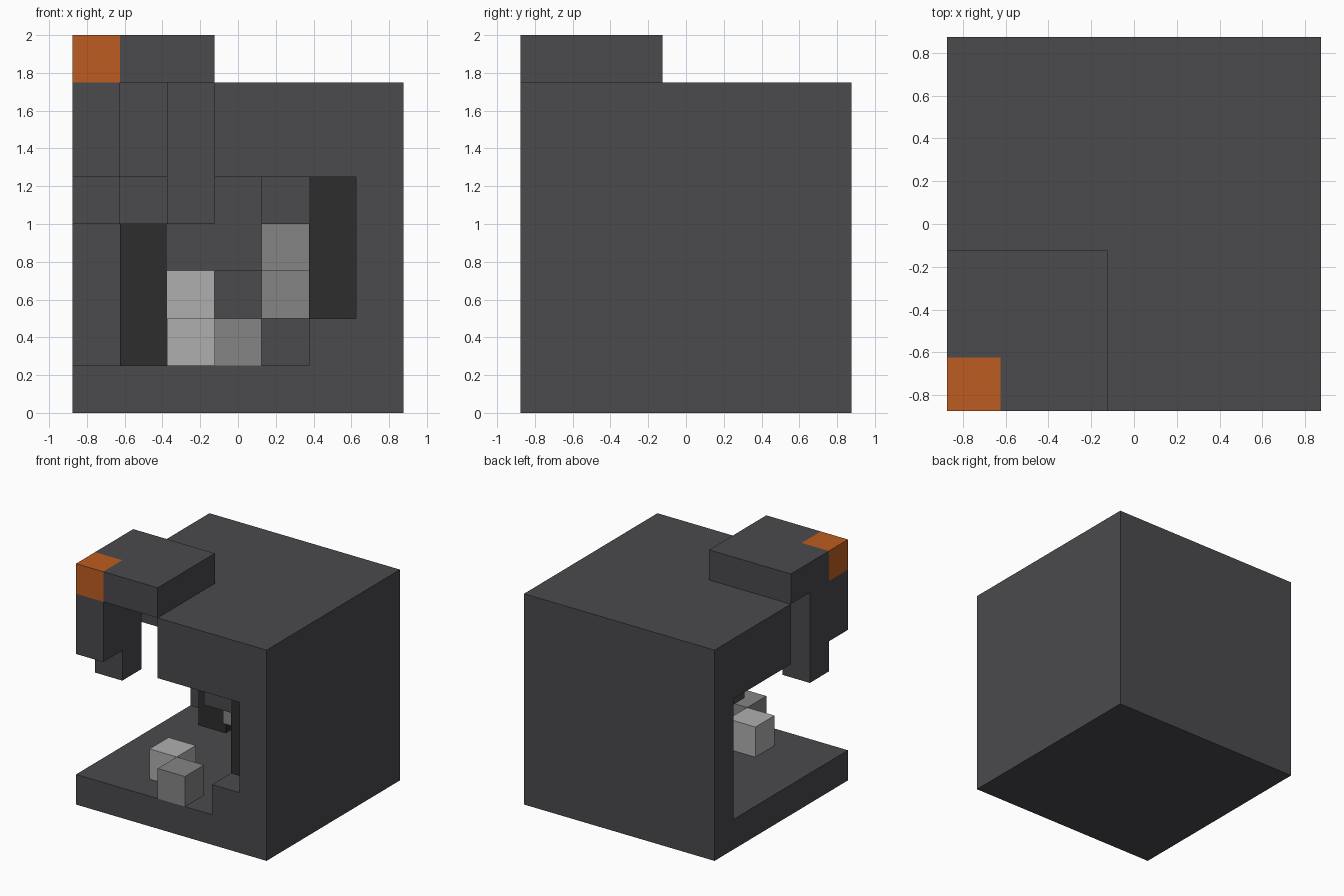
import bpy
import bmesh
from mathutils import Vector

CELL = 0.25
ORIGIN = Vector((-0.875, -0.875, 0))

cube = bpy.data.objects.get("Cube")
if cube:
    bpy.data.objects.remove(cube, do_unlink=True)


def material(name, rgb):
    mat = bpy.data.materials.new(name)
    mat.use_nodes = True
    colour = (*rgb, 1)
    mat.diffuse_color = colour
    mat.node_tree.nodes["Principled BSDF"].inputs["Base Color"].default_value = colour
    return mat


slate = material("slate grey", (0.069, 0.067, 0.075))
charcoal = material("charcoal", (0.026, 0.026, 0.026))
light = material("light grey", (0.43, 0.43, 0.43))
medium = material("medium grey", (0.235, 0.235, 0.235))
orange = material("orange", (0.515, 0.107, 0.0152))


def cells(x, y, z):
    """Grid cells of a box; each argument is an inclusive (first, last) or one index."""
    spans = [(s, s) if isinstance(s, int) else s for s in (x, y, z)]
    rx, ry, rz = [range(a, b + 1) for a, b in spans]
    return {(i, j, k) for i in rx for j in ry for k in rz}


def block_part(name, filled, mat):
    """Skin a set of cells with outer faces only, merged into large flat faces."""
    bm = bmesh.new()
    for c in sorted(filled):
        for axis in range(3):
            for side in (0, 1):
                beside = list(c)
                beside[axis] += 2 * side - 1
                if tuple(beside) in filled:
                    continue
                u, v = (axis + 1) % 3, (axis + 2) % 3
                corners = []
                for du, dv in ((0, 0), (1, 0), (1, 1), (0, 1)):
                    p = Vector(c)
                    p[axis] += side
                    p[u] += du
                    p[v] += dv
                    corners.append(bm.verts.new(p * CELL + ORIGIN))
                bm.faces.new(corners if side else corners[::-1])
    bmesh.ops.remove_doubles(bm, verts=bm.verts[:], dist=0.001)
    bmesh.ops.dissolve_limit(bm, angle_limit=0.01, verts=bm.verts[:], edges=bm.edges[:])
    mesh = bpy.data.meshes.new(name)
    bm.to_mesh(mesh)
    bm.free()
    mesh.materials.append(mat)
    obj = bpy.data.objects.new(name, mesh)
    bpy.context.collection.objects.link(obj)
    return obj


# Hollow shell: floor, back, one side wall, roof and the open front corner
shell = cells((0, 6), (0, 6), 0)
shell |= cells((0, 6), 6, (1, 6))
shell |= cells(6, (0, 6), (1, 6))
shell |= cells((0, 6), (3, 6), (5, 6))
shell |= cells((3, 6), (0, 2), (5, 6))
shell |= cells(5, 0, 1)
block_part("shell", shell, slate)

# Raised cap with its orange corner
corner = cells(0, 0, 7)
block_part("roof_cap", cells((0, 2), (0, 2), 7) - corner, slate)
block_part("orange_corner", corner, orange)

# Pieces hanging from the cap and roof
block_part("hanging_corner", cells(0, 0, (5, 6)) | cells(0, 1, (4, 6)), slate)
block_part("hanging_column", cells(2, 2, (4, 6)), slate)
block_part("ceiling_stub", cells(1, 4, 4), slate)
block_part("ceiling_step", cells(4, 1, 4), slate)

# Dark panels inside
block_part("rear_dark_panel", cells(1, 5, (1, 3)), charcoal)
block_part("front_dark_panel", cells(5, 1, (2, 4)), charcoal)

# Raised part of the rear wall
block_part("rear_ledge", cells((2, 3), 5, 3) | cells(3, 5, 4), slate)

# Loose grey blocks
for name, cell, mat in (
    ("floor_block_light", (2, 1, 1), light),
    ("floor_block_medium", (3, 0, 1), medium),
    ("rear_block_light", (2, 5, 2), light),
    ("upper_block_medium", (4, 2, 3), medium),
    ("lower_block_medium", (4, 3, 2), medium),
):
    block_part(name, cells(*cell), mat)
